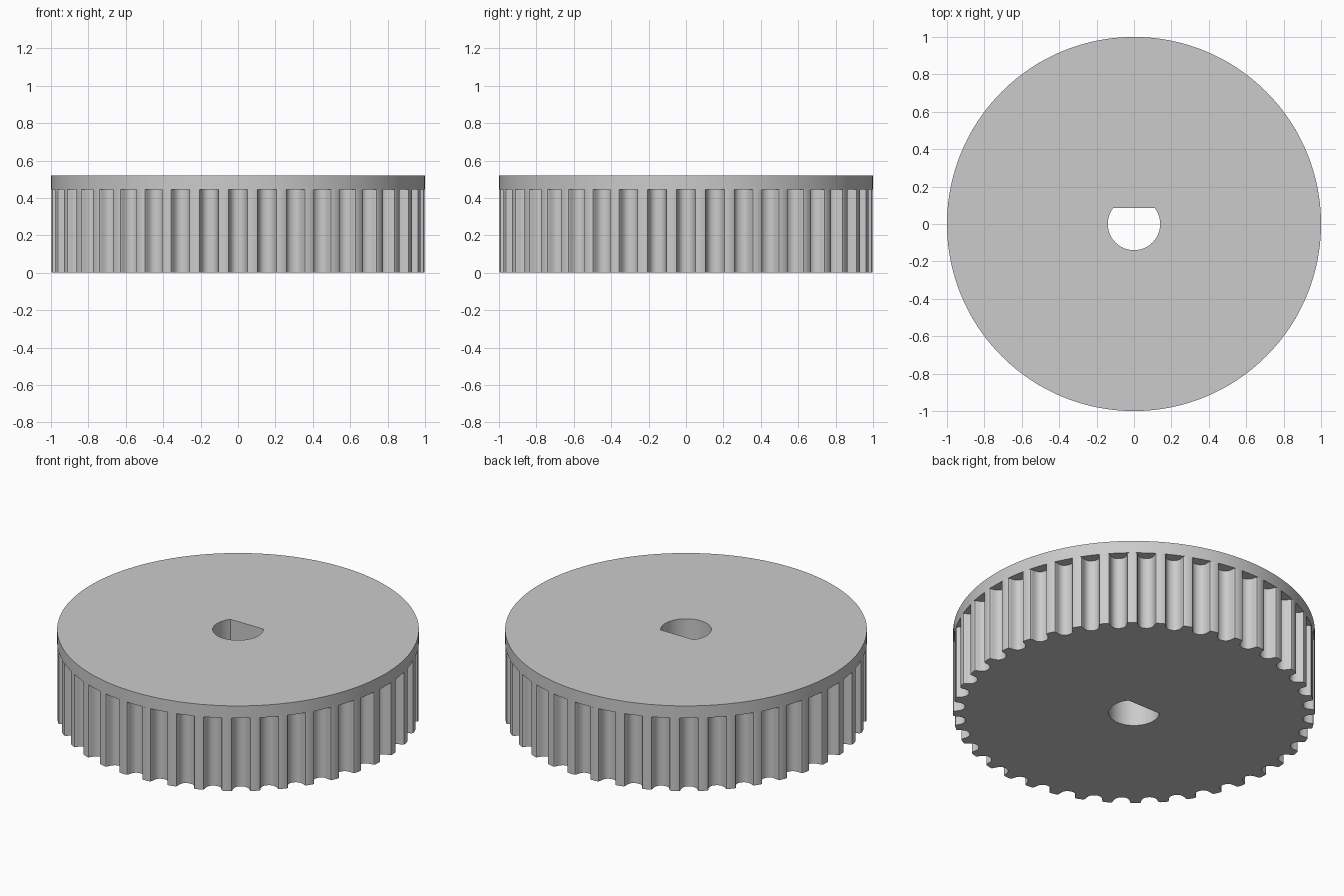
import bpy, bmesh, math

TEETH = 40
BELT_TOP = 0.445
HEIGHT = 0.52

cube = bpy.data.objects.get("Cube")
if cube:
    bpy.data.objects.remove(cube, do_unlink=True)

grey = bpy.data.materials.new("plain grey")
grey.use_nodes = True
colour = (0.6, 0.6, 0.6, 1)
grey.diffuse_color = colour
grey.node_tree.nodes["Principled BSDF"].inputs["Base Color"].default_value = colour


def polar(r, a):
    return (r * math.cos(a), r * math.sin(a))


def disc_outline(radius, count):
    return [polar(radius, math.tau * i / count) for i in range(count)]


def bore_outline(radius=0.14, flat=0.085, count=64):
    # D-shaped shaft hole: an arc closed by a straight flat on the back
    start = math.pi - math.asin(flat / radius)
    sweep = math.pi + 2 * math.asin(flat / radius)
    return [polar(radius, start + sweep * i / count) for i in range(count + 1)]


def toothed_outline():
    # Half of one rounded belt groove: sideways offset, depth
    half = [(0.06, 0), (0.052, 0.003), (0.048, 0.011), (0.046, 0.019),
            (0.044, 0.028), (0.04, 0.037), (0.036, 0.045), (0.029, 0.053),
            (0.02, 0.059), (0.01, 0.062)]
    groove = [(-w, d) for w, d in half] + [(0, 0.063)] + half[::-1]
    points = []
    for i in range(TEETH):
        a = math.tau * i / TEETH
        for w, d in groove:
            r = math.sqrt(1 - w * w) - d
            points.append((r * math.cos(a) - w * math.sin(a),
                           r * math.sin(a) + w * math.cos(a)))
        # Middle of the land between two grooves
        points.append(polar(1, a + math.pi / TEETH))
    return points


def pierced_prism(name, outer, inner, bottom, top):
    bm = bmesh.new()
    edges = []
    for loop in (outer, inner):
        verts = [bm.verts.new((x, y, bottom)) for x, y in loop]
        edges += [bm.edges.new((v, verts[i - 1])) for i, v in enumerate(verts)]
    bmesh.ops.triangle_fill(bm, edges=edges, use_beauty=True)
    result = bmesh.ops.extrude_face_region(bm, geom=bm.faces[:], use_keep_orig=True)
    moved = [g for g in result["geom"] if isinstance(g, bmesh.types.BMVert)]
    bmesh.ops.translate(bm, verts=moved, vec=(0, 0, top - bottom))
    bmesh.ops.recalc_face_normals(bm, faces=bm.faces[:])
    mesh = bpy.data.meshes.new(name)
    bm.to_mesh(mesh)
    bm.free()
    mesh.materials.append(grey)
    obj = bpy.data.objects.new(name, mesh)
    bpy.context.collection.objects.link(obj)
    bpy.ops.object.select_all(action="DESELECT")
    obj.select_set(True)
    bpy.context.view_layer.objects.active = obj
    bpy.ops.object.shade_smooth_by_angle(angle=math.radians(30))


# Toothed wheel with a plain rim flange on top
pierced_prism("toothed_wheel", toothed_outline(), bore_outline(), 0, BELT_TOP)
pierced_prism("rim_flange", disc_outline(1, TEETH * 4), bore_outline(), BELT_TOP, HEIGHT)
